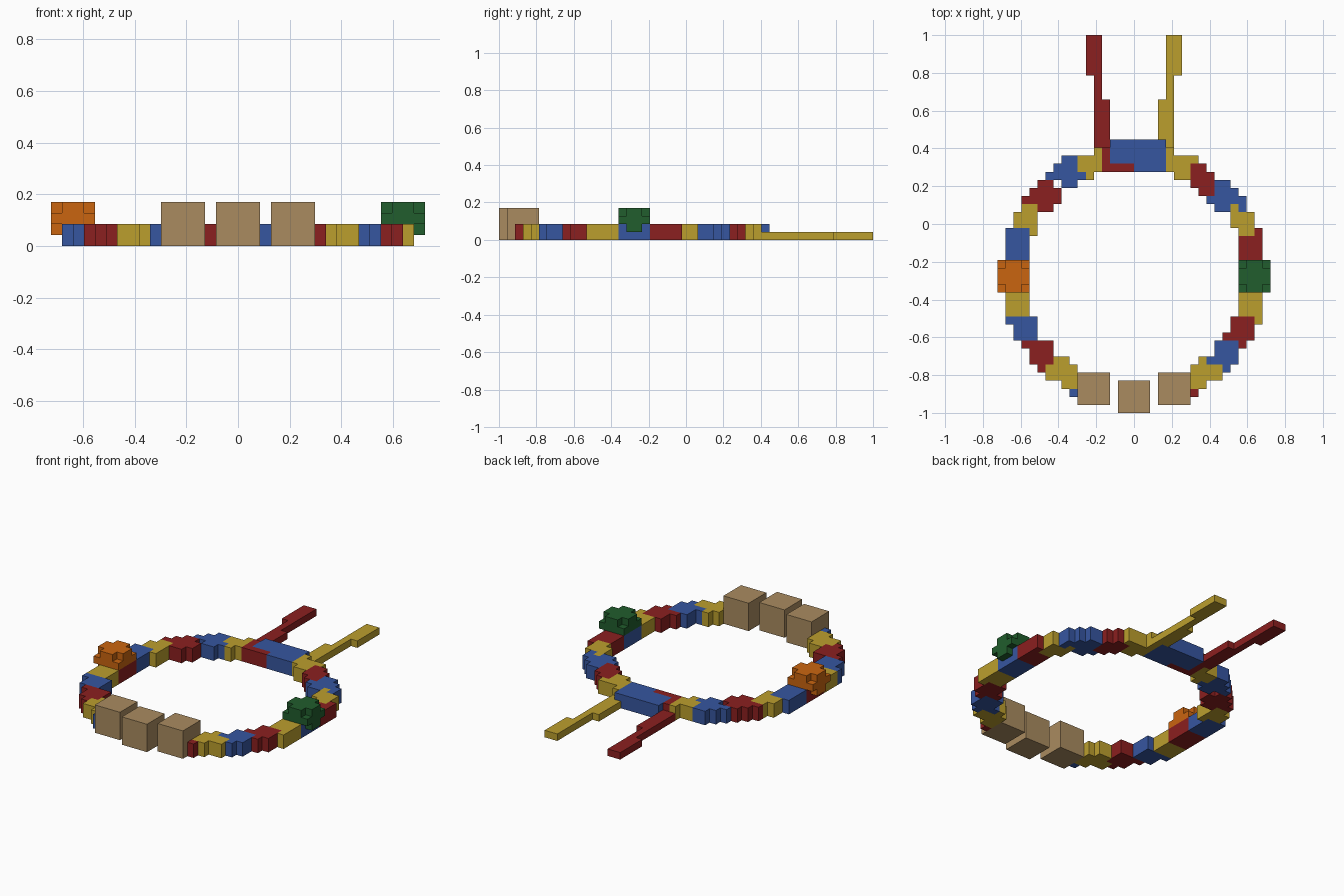
import bpy
import bmesh
from mathutils import Vector

cube = bpy.data.objects.get("Cube")
if cube:
    bpy.data.objects.remove(cube, do_unlink=True)

UNIT = 2 / 47          # edge of one block
RING_HEIGHT = 2
claimed = set()        # cells already owned by an earlier part


def make_material(name, colour):
    mat = bpy.data.materials.new(name)
    mat.use_nodes = True
    rgba = (*colour, 1)
    mat.diffuse_color = rgba
    mat.node_tree.nodes["Principled BSDF"].inputs["Base Color"].default_value = rgba
    return mat


red = make_material("red", (.26, .014, .014))
blue = make_material("blue", (.037, .093, .35))
yellow = make_material("yellow", (.50, .345, .027))
tan = make_material("tan", (.40, .26, .117))
orange = make_material("orange", (.59, .13, .005))
green = make_material("green", (.015, .109, .026))


def block_cells(rects, bottom, top):
    """Grid cells of stacked rectangles (x0, y0, x1, y1)."""
    return {(x, y, z) for x0, y0, x1, y1 in rects
            for x in range(x0, x1) for y in range(y0, y1)
            for z in range(bottom, top)}


def build(name, mat, cells):
    """Closed stepped shell around the free cells."""
    cells = cells - claimed
    claimed.update(cells)
    bm = bmesh.new()
    for cell in cells:
        for axis in range(3):
            for side in (0, 1):
                near = list(cell)
                near[axis] += 2 * side - 1
                if tuple(near) in cells:
                    continue
                u, v = Vector((0, 0, 0)), Vector((0, 0, 0))
                u[(axis + 1) % 3] = v[(axis + 2) % 3] = 1
                base = Vector(cell)
                base[axis] += side
                ring = [base, base + u, base + u + v, base + v]
                if not side:
                    ring.reverse()
                bm.faces.new([bm.verts.new((p.x * UNIT, p.y * UNIT - 1, p.z * UNIT))
                              for p in ring])
    bmesh.ops.remove_doubles(bm, verts=bm.verts, dist=UNIT / 10)
    bmesh.ops.dissolve_limit(bm, angle_limit=.01, verts=bm.verts, edges=bm.edges)
    mesh = bpy.data.meshes.new(name)
    bm.to_mesh(mesh)
    bm.free()
    mesh.materials.append(mat)
    obj = bpy.data.objects.new(name, mesh)
    bpy.context.collection.objects.link(obj)


def bead(name, mat, *rects, top=RING_HEIGHT):
    build(name, mat, block_cells(rects, 0, top))


def flower(name, mat, x, y):
    """Block four wide with its eight corners removed."""
    cells = block_cells([(x, y, x + 4, y + 4)], 1, 4)
    corners = {(cx, cy, cz) for cx in (x, x + 3) for cy in (y, y + 3) for cz in (1, 3)}
    build(name, mat, cells - corners)


# Large square beads at the front
for side, x, y in (("right", -7, 1), ("centre", -2, 0), ("left", 3, 1)):
    bead("large_bead_" + side, tan, (x, y, x + 4, y + 4), top=4)

# Right half of the ring, front to back
bead("right_bead_front", blue, (-8, 2, -7, 3))
bead("right_bead_b", yellow, (-11, 4, -7, 6), (-10, 6, -8, 7), (-9, 3, -7, 4))
bead("right_bead_c", red, (-14, 8, -10, 9), (-13, 6, -10, 8), (-12, 5, -11, 6))
bead("right_bead_d", blue, (-16, 11, -12, 12), (-15, 9, -12, 11))
bead("right_bead_e", yellow, (-16, 12, -13, 15))
bead("right_flower_base", red, (-16, 15, -13, 19))
bead("right_bead_f", blue, (-16, 19, -13, 23))
bead("right_bead_g", yellow, (-15, 23, -12, 25), (-14, 25, -12, 26), (-13, 22, -12, 23))
bead("right_bead_h", red, (-14, 26, -9, 27), (-13, 27, -9, 28), (-12, 28, -10, 29),
     (-12, 25, -10, 26))
bead("right_bead_i", blue, (-11, 29, -6, 30), (-10, 30, -7, 31), (-9, 31, -7, 32),
     (-9, 28, -7, 29))
bead("right_bead_j", yellow, (-7, 30, -4, 32), (-5, 32, -4, 33), (-6, 29, -5, 30))

# Back beads
bead("back_bead_red", red, (-4, 30, 0, 31), (-4, 31, -3, 33))
bead("back_bead_blue", blue, (-3, 31, 4, 34), (0, 30, 4, 31))

# Left half of the ring, back to front
bead("left_bead_j", yellow, (4, 30, 7, 32), (7, 31, 8, 32), (4, 32, 5, 33), (5, 29, 7, 30))
bead("left_bead_i", red, (7, 29, 9, 31), (9, 29, 10, 30), (7, 28, 10, 29), (8, 27, 10, 28))
bead("left_bead_h", blue, (10, 28, 12, 29), (10, 27, 13, 28), (9, 26, 14, 27),
     (10, 25, 12, 26), (13, 25, 14, 26))
bead("left_bead_g", yellow, (12, 23, 15, 25), (12, 25, 13, 26), (13, 22, 15, 23))
bead("left_bead_f", red, (13, 19, 16, 23))
bead("left_flower_base", blue, (13, 15, 16, 19))
bead("left_bead_d", red, (12, 9, 15, 12), (11, 9, 12, 10), (13, 8, 14, 9))
bead("left_bead_e", yellow, (13, 11, 16, 15))
bead("left_bead_c", blue, (10, 6, 13, 9), (9, 6, 10, 7), (11, 5, 12, 6))
bead("left_bead_b", yellow, (7, 4, 11, 6), (8, 6, 9, 7), (7, 3, 9, 4))
bead("left_bead_front", red, (7, 2, 8, 3))

# Flower beads on both sides
flower("right_flower", orange, -17, 15)
flower("left_flower", green, 13, 15)

# Loose string ends at the back
for name, mat, sign in (("right_string", red, -1), ("left_string", yellow, 1)):
    steps = ((3, 33, 5, 39), (4, 39, 5, 42), (4, 42, 6, 47))
    bead(name, mat, *[(min(a * sign, b * sign), y0, max(a * sign, b * sign), y1)
                      for a, y0, b, y1 in steps], top=1)
